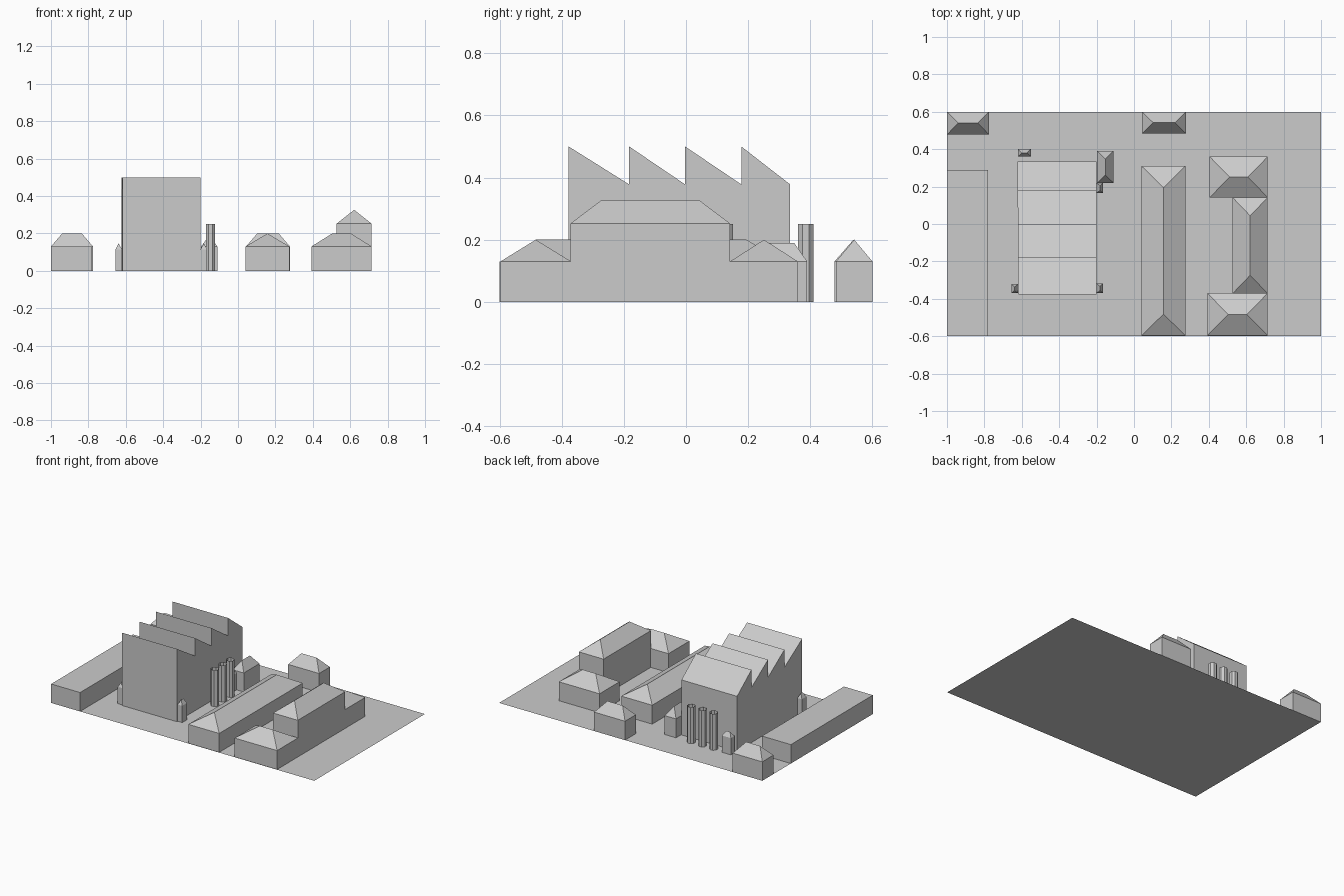
import bpy
import bmesh
import math

cube = bpy.data.objects.get("Cube")
if cube:
    bpy.data.objects.remove(cube, do_unlink=True)

# One plain grey for the whole site
grey = bpy.data.materials.new("plain_grey")
COLOUR = (0.6, 0.6, 0.6, 1.0)
grey.diffuse_color = COLOUR
grey.use_nodes = True
grey.node_tree.nodes["Principled BSDF"].inputs["Base Color"].default_value = COLOUR


def finish(name, bm):
    me = bpy.data.meshes.new(name)
    bm.to_mesh(me)
    bm.free()
    me.materials.append(grey)
    ob = bpy.data.objects.new(name, me)
    bpy.context.collection.objects.link(ob)
    return ob


def ring(bm, x0, x1, y0, y1, z):
    return [bm.verts.new((x, y, z)) for x, y in ((x0, y0), (x1, y0), (x1, y1), (x0, y1))]


def walls(bm, low, high):
    for i in range(len(low)):
        j = (i + 1) % len(low)
        bm.faces.new((low[i], low[j], high[j], high[i]))


def hipped_house(name, x0, x1, y0, y1, eave, top, inset):
    """Four walls and a hipped roof whose ridge runs along the longer side."""
    bm = bmesh.new()
    base, e = ring(bm, x0, x1, y0, y1, 0), ring(bm, x0, x1, y0, y1, eave)
    walls(bm, base, e)
    cx, cy = (x0 + x1) / 2, (y0 + y1) / 2
    if x1 - x0 > y1 - y0:
        a, b = bm.verts.new((x0 + inset, cy, top)), bm.verts.new((x1 - inset, cy, top))
        roof = ((e[0], e[1], b, a), (e[1], e[2], b), (e[2], e[3], a, b), (e[3], e[0], a))
    else:
        a, b = bm.verts.new((cx, y0 + inset, top)), bm.verts.new((cx, y1 - inset, top))
        roof = ((e[0], e[1], a), (e[1], e[2], b, a), (e[2], e[3], b), (e[3], e[0], a, b))
    for f in roof:
        bm.faces.new(f)
    return finish(name, bm)


# Ground sheet
bm = bmesh.new()
bm.faces.new(ring(bm, -1, 1, -0.6, 0.6, 0))
finish("ground", bm)

# Flat-roofed long shed
bm = bmesh.new()
low, high = ring(bm, -1, -0.78, -0.6, 0.29, 0), ring(bm, -1, -0.78, -0.6, 0.29, 0.13)
walls(bm, low, high)
bm.faces.new(high)
finish("flat_shed", bm)

# Factory hall: sawtooth profile in y and z, extruded across x
profile = [(-0.378, 0)]
teeth = [-0.378, -0.183, -0.003, 0.178, 0.335]
for y, y_next in zip(teeth, teeth[1:]):
    profile += [(y, 0.5), (y_next, 0.378)]
profile.append((0.335, 0))
bm = bmesh.new()
left = [bm.verts.new((-0.621 - 0.006 * y, y, z)) for y, z in profile]
right = [bm.verts.new((-0.2, y, z)) for y, z in profile]
for i in range(len(profile) - 1):
    bm.faces.new((left[i], right[i], right[i + 1], left[i + 1]))
bm.faces.new(left)
bm.faces.new(right[::-1])
bmesh.ops.recalc_face_normals(bm, faces=bm.faces)
finish("factory_hall", bm)

# Hipped houses and small huts
for args in (
    ("corner_house", -1, -0.775, 0.478, 0.6, 0.13, 0.2, 0.06),
    ("back_house", 0.043, 0.278, 0.483, 0.6, 0.13, 0.2, 0.06),
    ("long_house", 0.04, 0.275, -0.597, 0.31, 0.13, 0.2, 0.115),
    ("tall_house", 0.527, 0.715, -0.372, 0.142, 0.252, 0.326, 0.098),
    ("front_wing", 0.392, 0.715, -0.597, -0.37, 0.13, 0.2, 0.112),
    ("rear_wing", 0.405, 0.715, 0.142, 0.36, 0.13, 0.2, 0.106),
    ("yard_house", -0.197, -0.11, 0.22, 0.39, 0.13, 0.19, 0.042),
    ("rear_hut", -0.621, -0.552, 0.36, 0.4, 0.115, 0.145, 0.02),
    ("front_left_hut", -0.655, -0.621, -0.37, -0.322, 0.115, 0.147, 0.015),
    ("front_right_hut", -0.2, -0.165, -0.37, -0.318, 0.115, 0.147, 0.015),
    ("side_hut", -0.2, -0.165, 0.165, 0.22, 0.115, 0.147, 0.015),
):
    hipped_house(*args)


def chimney(name, x, y, radius=0.027, height=0.25, sides=8):
    """Open-topped faceted stack."""
    bm = bmesh.new()
    angles = [(i + 0.5) * math.tau / sides for i in range(sides)]
    loops = [[bm.verts.new((x + radius * math.cos(a), y + radius * math.sin(a), z))
              for a in angles] for z in (0, height)]
    walls(bm, *loops)
    finish(name, bm)


# Two rows of three chimneys
for i in range(3):
    chimney(f"side_chimney_{i + 1}", -0.147, -0.04 + 0.083 * i)
    chimney(f"rear_chimney_{i + 1}", -0.31 - 0.085 * i, 0.385)
